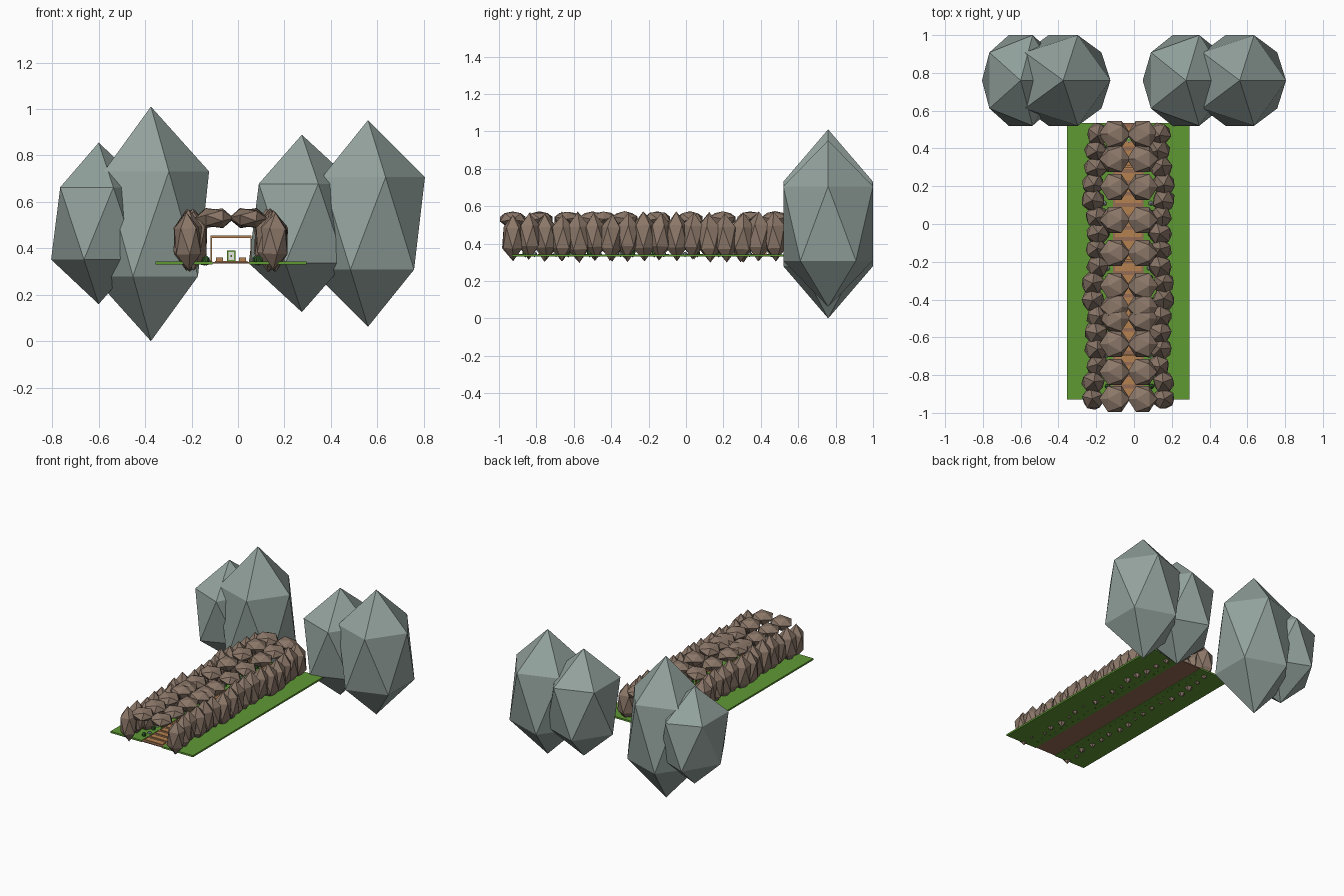
import bpy, bmesh, random
from math import pi
from mathutils import Matrix, Vector, Euler

cube = bpy.data.objects.get("Cube")
if cube:
    bpy.data.objects.remove(cube)
rng = random.Random(4)


def material(name, rgb):
    m = bpy.data.materials.new(name)
    m.use_nodes = True
    m.diffuse_color = (*rgb, 1)
    m.node_tree.nodes["Principled BSDF"].inputs["Base Color"].default_value = (*rgb, 1)
    return m


STONE = material("grey stone", (0.29, 0.36, 0.335))
ROCK = material("brown rock", (0.26, 0.185, 0.14))
GRASS = material("grass green", (0.115, 0.32, 0.034))
EARTH = material("path brown", (0.3, 0.15, 0.09))
WOOD = material("tan wood", (0.46, 0.22, 0.08))
LEAF = material("dark leaf", (0.04, 0.13, 0.03))
WHITE = material("white panel", (0.85, 0.85, 0.82))


def finish(bm, name, mat):
    me = bpy.data.meshes.new(name)
    bm.to_mesh(me)
    bm.free()
    me.materials.append(mat)
    ob = bpy.data.objects.new(name, me)
    bpy.context.collection.objects.link(ob)
    return ob


def stone(name, mat, centre, size, turn=(0, 0, 0)):
    """Stretched icosahedron, turned after stretching."""
    bm = bmesh.new()
    bmesh.ops.create_icosphere(bm, subdivisions=1, radius=1)
    bm.transform(Matrix.LocRotScale(Vector(centre), Euler(turn), Vector(size)))
    return finish(bm, name, mat)


def box(name, mat, x, y, z):
    """Box given by its range on each axis."""
    bm = bmesh.new()
    bmesh.ops.create_cube(bm, size=1)
    mid = Vector([(a + b) / 2 for a, b in (x, y, z)])
    size = Vector([b - a for a, b in (x, y, z)])
    bm.transform(Matrix.LocRotScale(mid, None, size))
    return finish(bm, name, mat)


# Four tall boulders behind the tunnel: x, half width, half height
for x, rx, h in ((-0.6, 0.229, 0.348), (-0.375, 0.28, 0.505),
                 (0.275, 0.256, 0.382), (0.56, 0.274, 0.445)):
    stone("tall_boulder", STONE, (x, 0.76, 0.507 if h < 0.5 else 0.505), (rx, 0.282, h))

# Ground strips and the path between them
FRONT, BACK, MID = -0.93, 0.535, -0.03
box("right_grass", GRASS, (-0.355, -0.11), (FRONT, BACK), (0.33, 0.342))
box("left_grass", GRASS, (0.05, 0.295), (FRONT, BACK), (0.33, 0.342))
box("path", EARTH, (-0.115, 0.055), (FRONT, BACK), (0.334, 0.34))

# Planks along the path
for i in range(24):
    y = FRONT + 0.02 + i * 0.06
    box("path_plank", WOOD, (-0.1, 0.04), (y, y + 0.04), (0.339, 0.345))

# Tunnel walls of upright rocks
for side, x in (("right", -0.195), ("left", 0.135)):
    out = -1 if x < 0 else 1
    for i in range(17):
        y = -0.925 + i * 0.0875
        grow = rng.uniform(0.95, 1.06)
        shift = 0.022 if i % 6 in (0, 1) else rng.uniform(-0.006, 0.008)
        stone(side + "_wall_rock", ROCK,
              (x + out * shift, y, 0.437 + rng.uniform(-0.008, 0.004)),
              (0.064 * grow, 0.068 * grow, 0.128 * grow),
              (rng.uniform(-0.06, 0.06), rng.uniform(-0.06, 0.06), rng.uniform(0, 2 * pi)))

# Tunnel roof of paired flat rocks lying across
rows = (-0.926, -0.783, -0.635, -0.5, -0.44, -0.328, -0.153, 0.021, 0.196, 0.344, 0.476)
for y in rows:
    for side, x in (("right", -0.102), ("left", 0.045)):
        grow = rng.uniform(0.96, 1.04)
        stone(side + "_roof_rock", ROCK, (x, y, 0.53),
              (0.046 * grow, 0.08, 0.082 * grow),
              (0, pi / 2 + rng.uniform(-0.06, 0.06), rng.choice((0, pi))))

# Timber frames inside the tunnel
for y in (-0.7, -0.2, 0.3):
    for x in (-0.118, 0.054):
        box("frame_post", WOOD, (x, x + 0.005), (y, y + 0.012), (0.338, 0.452))
    box("frame_beam", WOOD, (-0.118, 0.059), (y, y + 0.012), (0.445, 0.455))

# Small framed panel and low crates at the far end
box("panel_frame", GRASS, (-0.048, -0.01), (0.44, 0.452), (0.342, 0.39))
box("panel_face", WHITE, (-0.041, -0.017), (0.435, 0.457), (0.349, 0.383))
box("panel_spot", LEAF, (-0.033, -0.025), (0.432, 0.46), (0.362, 0.37))
for x in (-0.095, 0.005):
    box("low_crate", WOOD, (x, x + 0.03), (0.4, 0.43), (0.342, 0.36))

# Small plants and pebbles along the inner edges
for x in (-0.145, 0.085):
    for i in range(12):
        y = -0.86 + i * 0.115
        stone("plant", LEAF, (x + rng.uniform(-0.01, 0.01), y, 0.348),
              (0.016, 0.016, 0.022), (0, 0, rng.uniform(0, pi)))
        stone("pebble", STONE, (x + rng.uniform(-0.015, 0.015), y + 0.05, 0.342),
              (0.014, 0.016, 0.015), (0, 0, rng.uniform(0, pi)))
